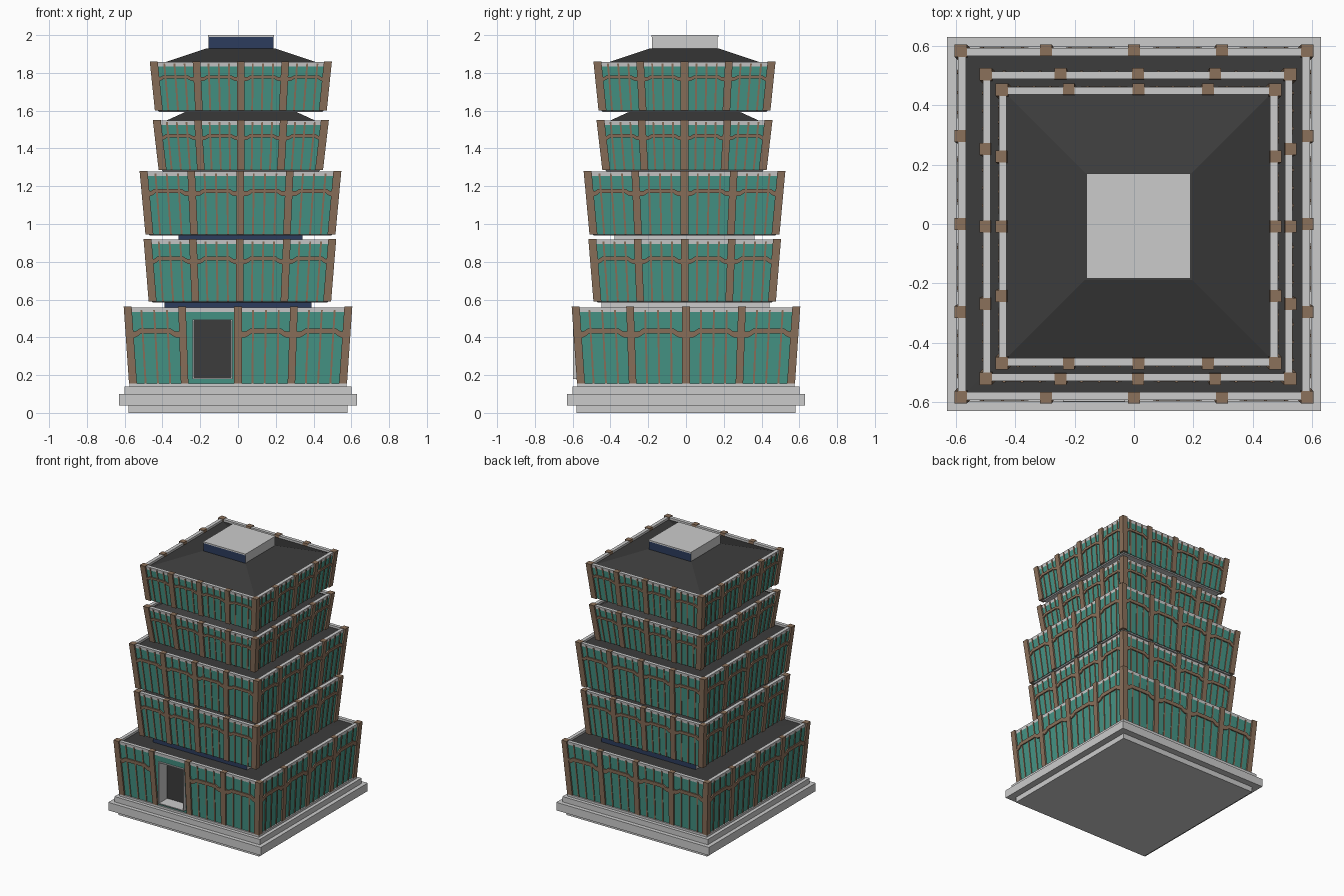
import bpy, bmesh
from mathutils import Matrix, Vector
from math import pi

if "Cube" in bpy.data.objects:
    bpy.data.objects.remove(bpy.data.objects["Cube"])


def material(name, rgb):
    m = bpy.data.materials.new(name)
    m.diffuse_color = (*rgb, 1)
    m.use_nodes = True
    m.node_tree.nodes["Principled BSDF"].inputs["Base Color"].default_value = m.diffuse_color
    return m


TEAL = material("teal_panel", (0.06, 0.30, 0.24))
WOOD = material("brown_wood", (0.26, 0.165, 0.105))
DARK = material("dark_roof", (0.045, 0.045, 0.045))
NAVY = material("navy_panel", (0.025, 0.045, 0.11))


def finish(bm, name, mats=()):
    bmesh.ops.recalc_face_normals(bm, faces=bm.faces[:])
    me = bpy.data.meshes.new(name)
    bm.to_mesh(me)
    bm.free()
    for m in mats:
        me.materials.append(m)
    ob = bpy.data.objects.new(name, me)
    bpy.context.collection.objects.link(ob)
    return ob


def square_rings(name, centre, profile, mat=None, closed=False):
    """Square lathe: profile of (half width, z) swept round four sides."""
    bm = bmesh.new()
    rings = [[bm.verts.new((centre[0] + sx * h, centre[1] + sy * h, z))
              for sx, sy in ((-1, -1), (1, -1), (1, 1), (-1, 1))] for h, z in profile]
    pairs = list(zip(rings, rings[1:]))
    if closed:
        pairs.append((rings[-1], rings[0]))
    else:
        bm.faces.new(rings[0])
        bm.faces.new(rings[-1])
    for a, b in pairs:
        for i in range(4):
            j = (i + 1) % 4
            bm.faces.new((a[i], a[j], b[j], b[i]))
    return finish(bm, name, [mat] if mat else [])


def box(name, x0, x1, y0, y1, z0, z1, mat=None, navy_ends=False):
    bm = bmesh.new()
    bmesh.ops.create_cube(bm, size=1)
    for v in bm.verts:
        v.co = Vector(((x0 + x1) / 2 + v.co.x * (x1 - x0),
                       (y0 + y1) / 2 + v.co.y * (y1 - y0),
                       (z0 + z1) / 2 + v.co.z * (z1 - z0)))
    bm.normal_update()
    if navy_ends:
        for f in bm.faces:
            f.material_index = int(abs(f.normal.y) > 0.5)
    return finish(bm, name, [None, NAVY] if navy_ends else [mat] if mat else [])


def timber(name, centre, z0, z1, hb, ht, door_bay):
    """Posts, arched beams and thin mullions on four leaning walls."""
    bm = bmesh.new()

    def prism(pts, d0, d1, rot):
        # each point: (fraction across wall, x offset, fraction up wall)
        loops = []
        for d in (d0, d1):
            loop = []
            for a, off, t in pts:
                h = hb + (ht - hb) * t
                co = Vector((a * h + off, -(h + d), z0 + (z1 - z0) * t))
                loop.append(bm.verts.new(rot @ co + Vector((*centre, 0))))
            loops.append(loop)
        bm.faces.new(loops[0])
        bm.faces.new(loops[1])
        for i in range(len(pts)):
            j = (i + 1) % len(pts)
            bm.faces.new((loops[0][i], loops[0][j], loops[1][j], loops[1][i]))

    def upright(a, o0, o1, t0, t1, d0, d1, rot):
        prism([(a, o0, t0), (a, o1, t0), (a, o1, t1), (a, o0, t1)], d0, d1, rot)

    beam = [(0, .60), (.13, .605), (.19, .625), (.24, .655), (.76, .655), (.81, .625),
            (.87, .605), (1, .60), (1, .68), (.85, .685), (.78, .72), (.22, .72),
            (.15, .685), (0, .68)]
    for side in range(4):
        rot = Matrix.Rotation(side * pi / 2, 3, 'Z')
        upright(1, -.03, .012, 0, 1.005, -.03, .012, rot)
        for a in (-.5, 0, .5):
            upright(a, -.02, .02, 0, 1.005, -.026, .012, rot)
        for bay in range(4):
            if door_bay and side == 0 and bay == 1:
                continue
            left = -1 + bay * .5
            prism([(left + u * .5, 0, t) for u, t in beam], -.005, .009, rot)
            for u in (.27, .5, .73):
                upright(left + u * .5, -.005, .005, .0, .96, -.005, .005, rot)
    return finish(bm, name, [WOOD])


# stepped plinth
square_rings("plinth", (0, 0), [(.58, 0), (.58, .04), (.63, .04), (.63, .10),
                                (.60, .10), (.60, .14), (.575, .14), (.575, .156)])

# storeys: centre, bottom z, top z, bottom half width, top half width, roof rise, roof top half width
storeys = [((0, 0), .155, .56, .565, .593, .0, .35),
           ((.01, -.007), .59, .92, .471, .498, .0, .30),
           ((.013, -.008), .945, 1.28, .491, .522, .0, .30),
           ((.015, -.008), 1.285, 1.55, .423, .454, .045, .29),
           ((.015, -.008), 1.60, 1.86, .443, .470, .07, .18)]
bodies = []
for n, (c, z0, z1, hb, ht, rise, rt) in enumerate(storeys, 1):
    hm = ht - (ht - hb) * .025 / (z1 - z0)
    bodies.append(square_rings(f"wall_{n}", c, [(hb, z0), (hm, z1 - .025)], TEAL))
    square_rings(f"rim_{n}", c, [(hm, z1 - .025), (ht, z1 - .002),
                                 (ht - .026, z1 - .002), (ht - .026, z1 - .025)], closed=True)
    square_rings(f"roof_{n}", c, [(ht - .024, z1 - .024), (ht - .026, z1 - .018),
                                  (rt, z1 + rise - (0 if rise else .014))], DARK)
    if n > 1:
        square_rings(f"floor_{n}", c, [(hb - .01, z0 - .006), (hb - .002, z0 + .002)])
    timber(f"timber_{n}", c, z0, z1, hb, ht, n == 1)

# recessed necks between storeys, navy on front and back
for n, (x, y, z0, z1) in enumerate([(.39, .445, .53, .585), (.328, .37, .89, .94),
                                    (.345, .38, 1.25, 1.28), (.28, .28, 1.53, 1.595)], 1):
    cx, cy = storeys[n][0] if n > 1 else (0, -.003)
    box(f"neck_{n}", cx - x, cx + x, cy - y, cy + y, z0, z1, navy_ends=True)

# rooftop block with thin lid
box("roof_block", -.157, .187, -.18, .168, 1.91, 1.99, navy_ends=True)
box("roof_block_lid", -.16, .19, -.183, .171, 1.99, 2.0)

# doorway: cut the wall, then line the recess
x0, x1, y0, y1, zb, zt, w = -.24, -.03, -.598, -.49, .18, .495, .007
cutter = box("door_cutter", x0 + .001, x1 - .001, -.7, y1, zb + .001, zt - .001)
cutter.hide_render = True
cutter.hide_viewport = True
cut = bodies[0].modifiers.new("doorway", 'BOOLEAN')
cut.operation = 'DIFFERENCE'
cut.solver = 'EXACT'
cut.object = cutter
box("door_jamb_left", x0, x0 + w, y0, y1, zb, zt)
box("door_jamb_right", x1 - w, x1, y0, y1, zb, zt)
box("door_sill", x0 + w, x1 - w, y0, y1, zb, zb + w)
box("door_head", x0 + w, x1 - w, y0, y1, zt - w, zt)
box("door_panel", x0 + w, x1 - w, y1 - .012, y1 - .002, zb + w, zt - w, DARK)
